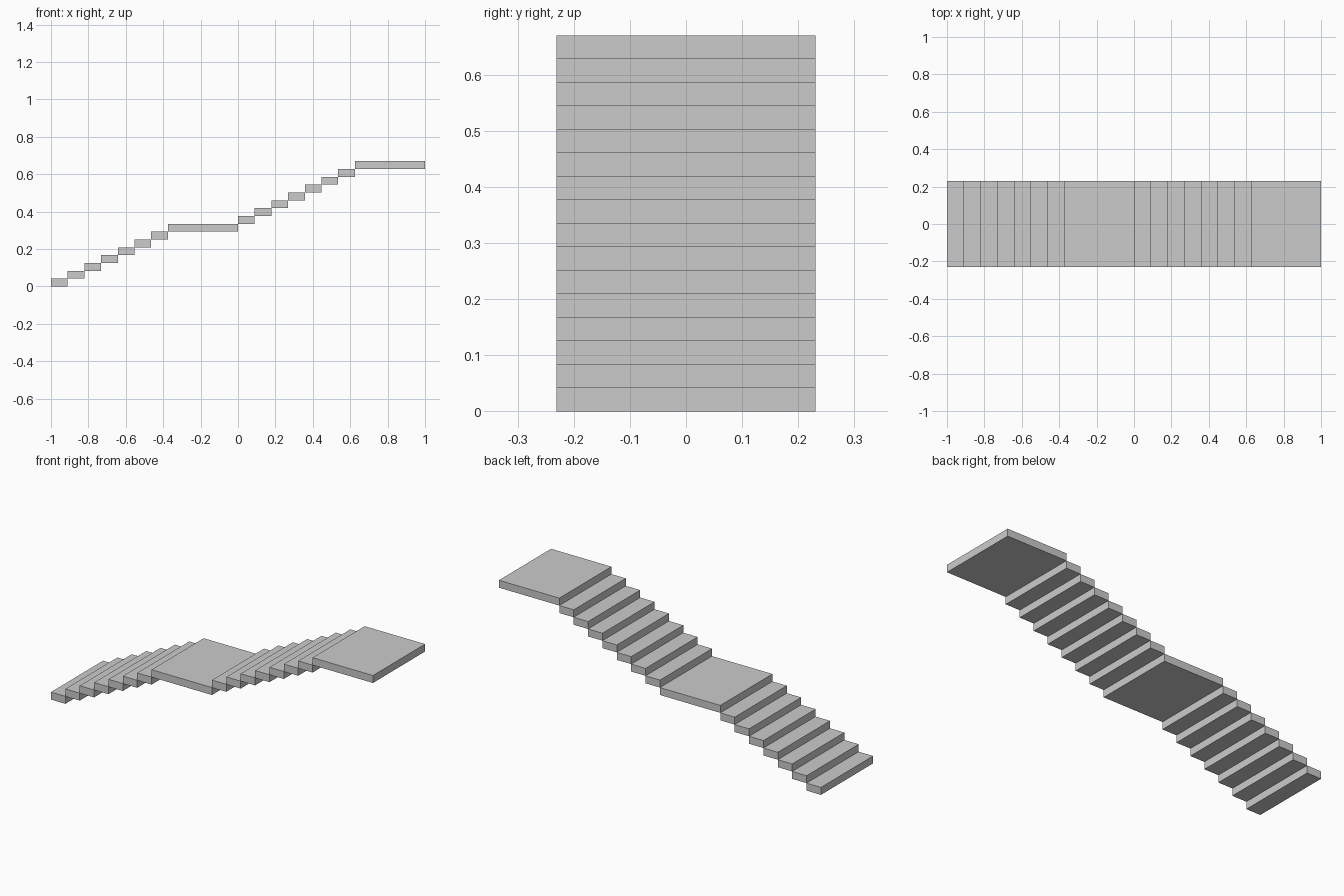
import bpy

if "Cube" in bpy.data.objects:
    bpy.data.objects.remove(bpy.data.objects["Cube"])

RISE = 0.67 / 16      # height and thickness of every slab
HALF_W = 0.231        # half the stair width
STEPS = 7             # steps per flight
LANDING = 0.375       # landing length
TREAD = (1 - LANDING) / STEPS


def slab(name, x0, length, level):
    """Flat box starting at x0, on the given rise level."""
    bpy.ops.mesh.primitive_cube_add(
        size=1, location=(x0 + length / 2, 0, (level + 0.5) * RISE))
    ob = bpy.context.object
    ob.name = name
    ob.scale = (length, 2 * HALF_W, RISE)
    bpy.ops.object.transform_apply(location=False, rotation=False, scale=True)
    return ob


# Two identical flights, each ending in a landing
for f, flight in enumerate(("lower", "upper")):
    start, base = -1 + f, f * (STEPS + 1)
    for i in range(STEPS):
        slab(f"{flight}_step_{i + 1}", start + i * TREAD, TREAD, base + i)
    slab(f"{flight}_landing", start + STEPS * TREAD, LANDING, base + STEPS)
